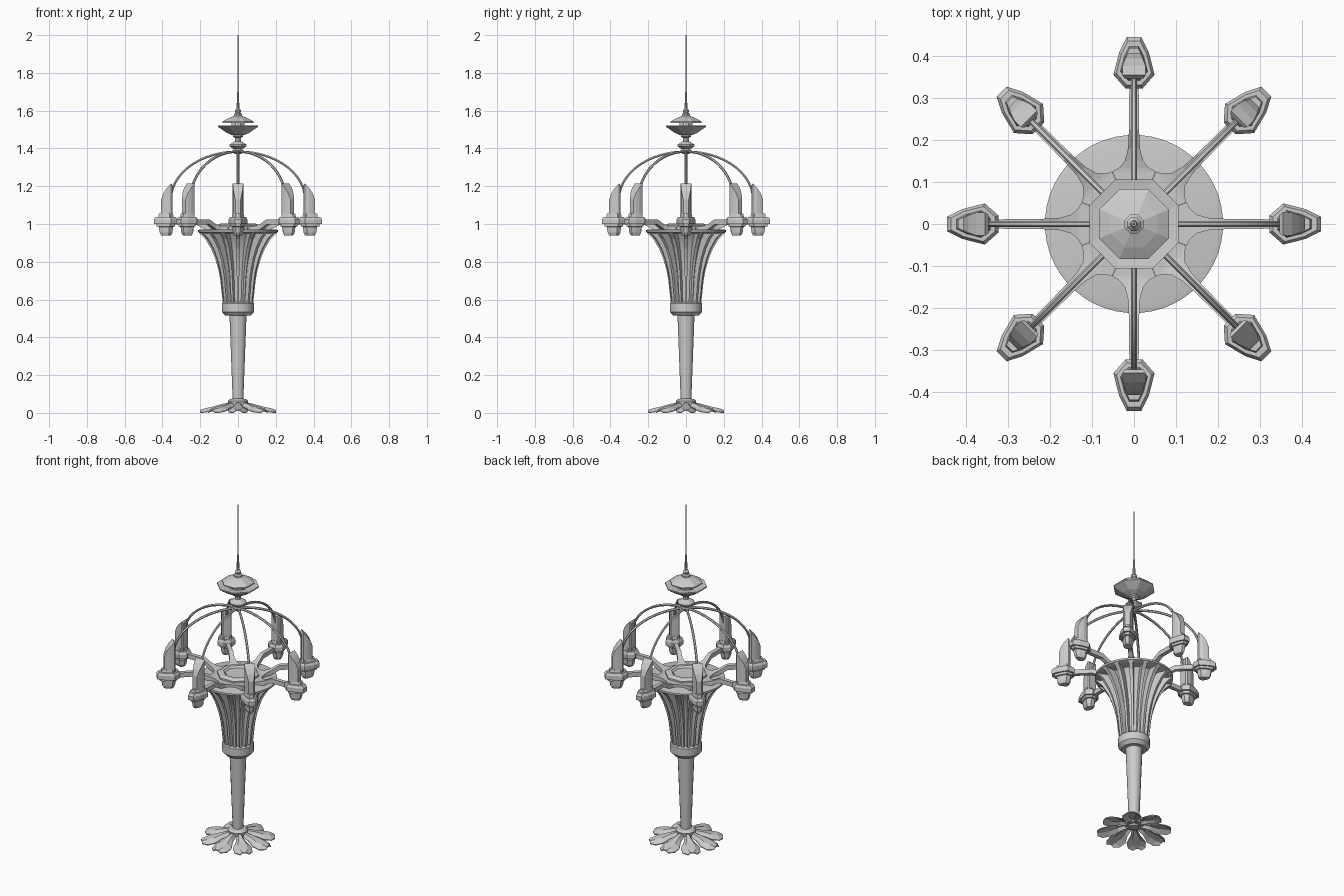
import bpy, bmesh
from math import cos, sin, pi, tau
from mathutils import Vector, Matrix

if "Cube" in bpy.data.objects:
    bpy.data.objects.remove(bpy.data.objects["Cube"])


def loft(name, rings, copies=1, offset=0.0, smooth=False):
    """Skin closed rings of points, cap the ends, repeat around z."""
    bm = bmesh.new()
    for k in range(copies):
        rot = Matrix.Rotation(offset + tau * k / copies, 3, 'Z')
        rows = [[bm.verts.new(rot @ Vector(p)) for p in ring] for ring in rings]
        n = len(rows[0])
        for a, b in zip(rows, rows[1:]):
            for i in range(n):
                j = (i + 1) % n
                bm.faces.new((a[i], a[j], b[j], b[i]))
        bm.faces.new(rows[0])
        bm.faces.new(rows[-1])
    bmesh.ops.recalc_face_normals(bm, faces=bm.faces)
    mesh = bpy.data.meshes.new(name)
    bm.to_mesh(mesh)
    bm.free()
    ob = bpy.data.objects.new(name, mesh)
    bpy.context.collection.objects.link(ob)
    if smooth:
        bpy.ops.object.select_all(action='DESELECT')
        ob.select_set(True)
        bpy.context.view_layer.objects.active = ob
        bpy.ops.object.shade_smooth_by_angle(angle=0.6)
    return ob


def lathe(name, profile, sides=8, smooth=False):
    """Revolve (radius, z) pairs; faces point along the axes."""
    rings = [[(r * cos(tau * (i + .5) / sides), r * sin(tau * (i + .5) / sides), z)
              for i in range(sides)] for r, z in profile]
    return loft(name, rings, smooth=smooth)


def box(r, hw, z0, z1):
    """Rectangular section at distance r along x."""
    return [(r, -hw, z0), (r, hw, z0), (r, hw, z1), (r, -hw, z1)]


# Foot: eight arched leaf plates around a collar
leaf = [(.035, .014, .058), (.085, .026, .047), (.135, .052, .033),
        (.175, .048, .024), (.2, .024, .016)]
rings = []
for r, hw, z in leaf:
    e = max(z - .018, .005)
    rings.append([(r, -hw, e), (r, -hw * .45, z), (r, hw * .45, z), (r, hw, e),
                  (r, hw, e - .005), (r, hw * .4, z - .007),
                  (r, -hw * .4, z - .007), (r, -hw, e - .005)])
loft("foot_leaves", rings, 8)
lathe("foot_collar", [(.05, .04), (.055, .062), (.045, .072), (.03, .075)], 16)

# Post and its ring
lathe("post", [(.028, .03), (.03, .1), (.046, .52)], 16, True)
lathe("post_ring", [(.05, .515), (.068, .515), (.086, .535), (.086, .58),
                    (.078, .588), (.05, .588)], 24, True)

# Flared capital: recessed shell, sixteen blades, round top plate
flare = [(.58, .08), (.64, .087), (.7, .093), (.76, .104), (.82, .122),
         (.87, .143), (.92, .173), (.955, .208)]
lathe("capital_core", [(r * .72, z) for z, r in flare], 32, True)
blades = []
for z, r in flare:
    w = .006 + .05 * max(r - .085, 0)
    blades.append([(r * .6, -w, z), (r, -w, z), (r, w, z), (r * .6, w, z)])
loft("capital_blades", blades, 16)
lathe("capital_plate", [(.19, .95), (.212, .957), (.212, .968), (.2, .971)], 48, True)

# Hub: arms flare into a star-shaped centre
arm = [(.01, .0041, .985), (.125, .0515, .985), (.133, .036, .986),
       (.15, .022, .99), (.18, .014, 1.0), (.225, .012, 1.025), (.345, .011, 1.025)]
loft("arms", [box(r, hw, z - .027, z) for r, hw, z in arm], 8)
lathe("hub_plate", [(.115, .975), (.115, .995), (.1, 1.003), (.08, 1.003),
                    (.07, .993), (.01, .993)])

# Lamp holders: stacked shield-shaped tiers
half = [(.445, .017), (.41, .035), (.355, .049), (.322, .02)]
outline = half + [(x, -y) for x, y in reversed(half)]
tiers = [(.94, .42), (.955, .55), (.985, .62), (.987, .78), (1.0, .8), (1.0, 1),
         (1.025, 1), (1.038, .85), (1.038, .66), (1.055, .6)]
loft("lamp_holders", [[(.378 + (x - .378) * s, y * s, z) for x, y in outline]
                      for z, s in tiers], 8)

# Lamp panes: upright, tapering and sloping away outwards
pane = [(.346, .022, 1.205), (.354, .028, 1.215), (.376, .027, 1.192),
        (.394, .021, 1.165), (.407, .014, 1.13)]
loft("lamp_panes", [box(r, hw, 1.03, top) for r, hw, top in pane], 8)

# Dome wires
path = [Vector((.352 * cos(a) + .003, 0, 1.13 + .253 * sin(a)))
        for a in [.12 + (pi / 2 - .12) * i / 12 for i in range(13)]]
wire = []
for i, p in enumerate(path):
    t = (path[min(i + 1, 12)] - path[max(i - 1, 0)]).normalized()
    side, up = Vector((0, 1, 0)), t.cross(Vector((0, 1, 0)))
    wire.append([p + .007 * (cos(tau * j / 6) * side + sin(tau * j / 6) * up)
                 for j in range(6)])
loft("dome_wires", wire, 8, smooth=True)

# Finial: knob, bowl, roof and needle
lathe("finial_knob", [(.02, 1.37), (.03, 1.388), (.025, 1.396), (.048, 1.412),
                      (.048, 1.42), (.03, 1.432), (.016, 1.438), (.016, 1.455),
                      (.03, 1.463), (.03, 1.472), (.02, 1.475)])
lathe("finial_bowl", [(.034, 1.47), (.065, 1.483), (.115, 1.515), (.115, 1.522),
                      (.06, 1.515), (.036, 1.5), (.036, 1.545)])
lathe("finial_roof", [(.03, 1.535), (.09, 1.535), (.09, 1.542), (.06, 1.558),
                      (.024, 1.572), (.024, 1.582), (.014, 1.588), (.018, 1.6),
                      (.009, 1.61)])
lathe("needle", [(.008, 1.6), (.006, 1.7), (.003, 1.7), (.0015, 2.0)])
